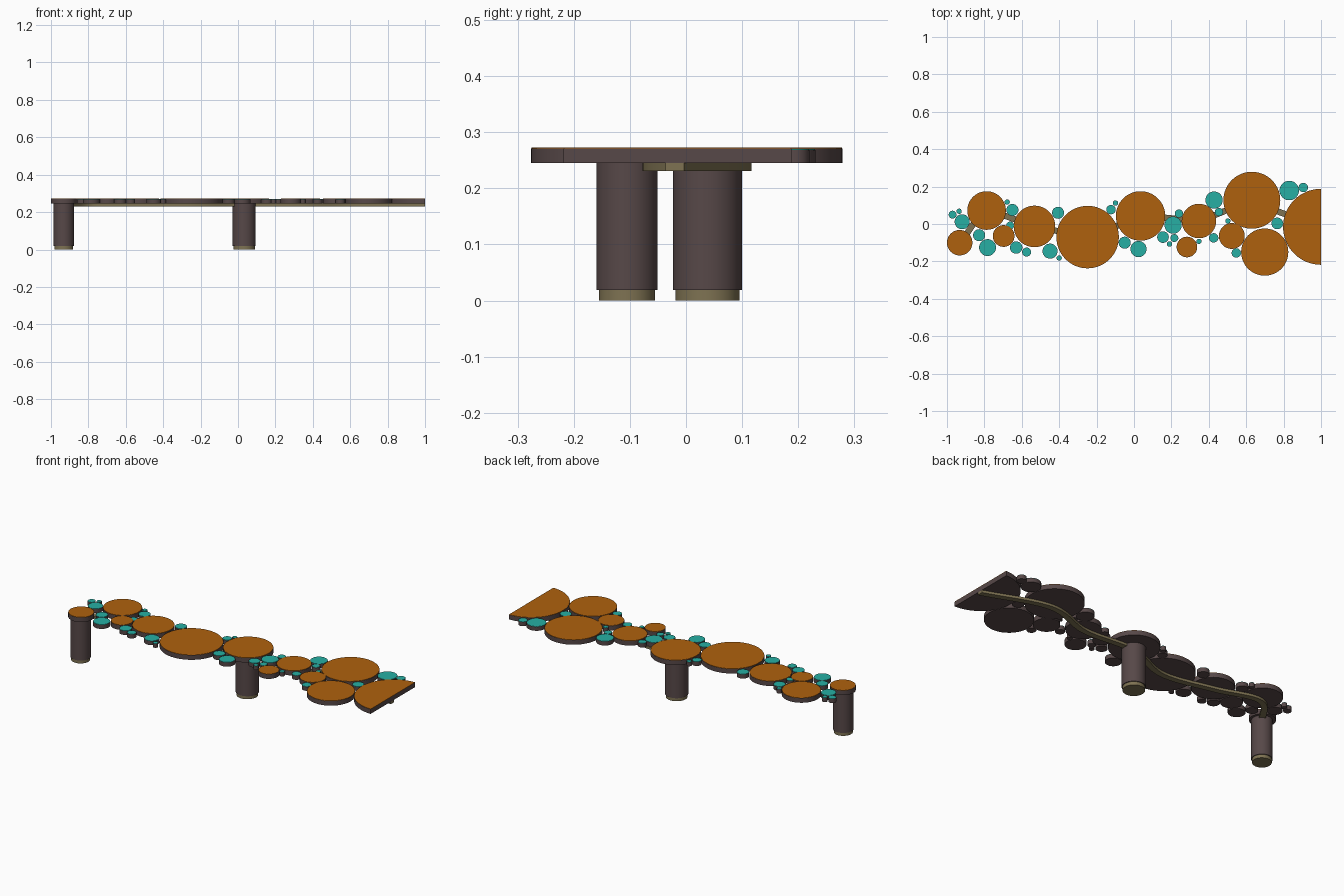
import bpy, bmesh, math
from mathutils import Vector

if "Cube" in bpy.data.objects:
    bpy.data.objects.remove(bpy.data.objects["Cube"])


def material(name, rgb):
    m = bpy.data.materials.new(name)
    m.diffuse_color = (*rgb, 1)
    m.use_nodes = True
    m.node_tree.nodes["Principled BSDF"].inputs["Base Color"].default_value = m.diffuse_color
    return m


BROWN = material("dark_wood", (0.095, 0.065, 0.065))
ORANGE = material("orange_top", (0.43, 0.12, 0.004))
TEAL = material("teal_top", (0.02, 0.43, 0.37))
BRASS = material("brass", (0.21, 0.17, 0.085))


def finish(name, bm, mat):
    bmesh.ops.recalc_face_normals(bm, faces=bm.faces)
    mesh = bpy.data.meshes.new(name)
    bm.to_mesh(mesh)
    bm.free()
    mesh.materials.append(mat)
    ob = bpy.data.objects.new(name, mesh)
    bpy.context.collection.objects.link(ob)
    bpy.ops.object.select_all(action='DESELECT')
    ob.select_set(True)
    bpy.context.view_layer.objects.active = ob
    bpy.ops.object.shade_smooth_by_angle(angle=math.radians(35))
    return ob


def disc(name, x, y, r, z0, z1, mat, half=False):
    """Upright round slab, or its left half when half is True."""
    n = 64
    if half:
        angles = [math.pi / 2 + math.pi * i / n for i in range(n + 1)]
    else:
        angles = [2 * math.pi * i / n for i in range(n)]
    bm = bmesh.new()
    face = bm.faces.new([bm.verts.new((x + r * math.cos(a), y + r * math.sin(a), z0))
                         for a in angles])
    new = bmesh.ops.extrude_face_region(bm, geom=[face])["geom"]
    bmesh.ops.translate(bm, vec=(0, 0, z1 - z0),
                        verts=[v for v in new if isinstance(v, bmesh.types.BMVert)])
    return finish(name, bm, mat)


BOTTOM, TOP = 0.245, 0.273

# Large discs (x, y, radius); the last one is cut in half at the end of the shelf
large = [(-.932, -.100, .068), (-.788, .072, .103), (-.697, -.064, .058),
         (-.532, -.013, .111), (-.248, -.070, .167), (.035, .043, .132),
         (.283, -.123, .055), (.347, .016, .092), (.523, -.064, .069),
         (.630, .127, .152), (.699, -.150, .126), (1.0, -.015, .203)]

# Small filler discs
small = [(-.970, .050, .021), (-.935, .068, .014), (-.919, .012, .040), (-.828, -.060, .032),
         (-.783, -.126, .045), (-.678, .117, .014), (-.650, .075, .032), (-.662, -.008, .021),
         (-.630, -.126, .033), (-.574, -.150, .024), (-.406, .060, .032), (-.449, -.145, .040),
         (-.400, -.182, .014), (-.123, .077, .025), (-.099, .112, .014), (-.050, -.100, .032),
         (.024, -.134, .043), (.155, -.070, .031), (.190, -.107, .014), (.216, -.075, .021),
         (.209, -.006, .046), (.240, .056, .022), (.347, -.093, .014), (.428, .128, .046),
         (.426, -.074, .025), (.454, .064, .022), (.502, .016, .014), (.547, -.155, .025),
         (.766, .003, .031), (.830, .179, .052), (.905, .195, .025)]

for kind, table, mat, top in (("large", large, ORANGE, TOP), ("small", small, TEAL, TOP - .003)):
    for i, (x, y, r) in enumerate(table, 1):
        half = x == 1.0
        disc(f"{kind}_disc_{i}", x, y, r, BOTTOM, top - .002, BROWN, half)
        disc(f"{kind}_disc_top_{i}", x, y, r - .001, top - .002, top, mat, half)

# Two legs with slightly narrower feet
for name, x, y, r in (("end_leg", -.932, -.105, .0545), ("middle_leg", .033, .038, .0615)):
    disc(name, x, y, r, .019, BOTTOM, BROWN)
    disc(name + "_foot", x, y, r - .0045, 0, .019, BRASS)

# Winding support rail under the discs: smooth path, rectangular section
pts = [Vector(p) for p in [(-.932, -.105), (-.788, .055), (-.532, -.008), (-.235, -.060),
                           (.035, .035), (.347, .025), (.630, .100), (1.0, -.020)]]
ext = [2 * pts[0] - pts[1]] + pts + [2 * pts[-1] - pts[-2]]
path = []
for a, b, c, d in zip(ext, ext[1:], ext[2:], ext[3:]):
    for k in range(12):
        t = k / 12
        path.append(0.5 * (2 * b + (c - a) * t + (2 * a - 5 * b + 4 * c - d) * t * t
                           + (3 * b - a - 3 * c + d) * t ** 3))
path.append(pts[-1])

bm = bmesh.new()
rings = []
for i, p in enumerate(path):
    tan = (path[min(i + 1, len(path) - 1)] - path[max(i - 1, 0)]).normalized()
    if i == len(path) - 1:
        tan = Vector((1, 0))
    side = Vector((-tan.y, tan.x)) * .0165
    rings.append([bm.verts.new((*(p + side * s), z))
                  for s, z in ((-1, .231), (1, .231), (1, BOTTOM), (-1, BOTTOM))])
for r0, r1 in zip(rings, rings[1:]):
    for j in range(4):
        bm.faces.new((r0[j], r0[(j + 1) % 4], r1[(j + 1) % 4], r1[j]))
bm.faces.new(rings[0])
bm.faces.new(rings[-1])
finish("support_rail", bm, BRASS)
